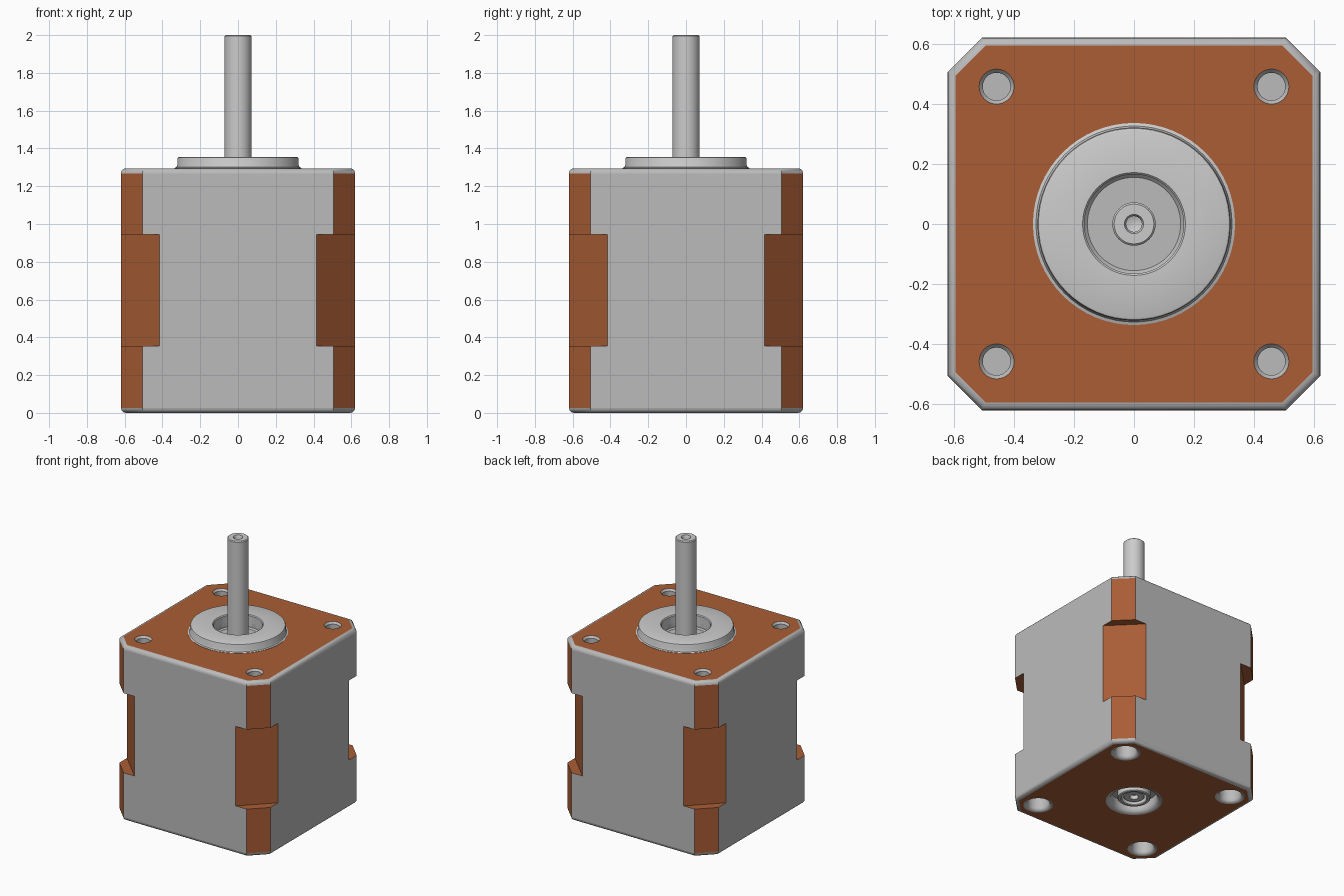
import bpy, bmesh, math

if "Cube" in bpy.data.objects:
    bpy.data.objects.remove(bpy.data.objects["Cube"])

H, W, C = 1.295, 0.62, 0.115        # body height, half width, corner chamfer
Z0, Z1, C2 = 0.355, 0.945, 0.205    # corner notch range and depth

orange = bpy.data.materials.new("orange_metal")
orange.diffuse_color = (0.40, 0.11, 0.035, 1)
orange.use_nodes = True
orange.node_tree.nodes["Principled BSDF"].inputs["Base Color"].default_value = orange.diffuse_color
grey = bpy.data.materials.new("grey_metal")
grey.diffuse_color = (0.5, 0.5, 0.5, 1)
grey.use_nodes = True
grey.node_tree.nodes["Principled BSDF"].inputs["Base Color"].default_value = grey.diffuse_color


def to_object(name, bm):
    bmesh.ops.recalc_face_normals(bm, faces=bm.faces)
    me = bpy.data.meshes.new(name)
    bm.to_mesh(me)
    bm.free()
    ob = bpy.data.objects.new(name, me)
    bpy.context.collection.objects.link(ob)
    return ob


def smooth(ob, angle=35):
    bpy.ops.object.select_all(action='DESELECT')
    ob.select_set(True)
    bpy.context.view_layer.objects.active = ob
    bpy.ops.object.shade_smooth_by_angle(angle=math.radians(angle))


def lathe(name, profile, x=0, y=0, closed=False, steps=64):
    bm = bmesh.new()
    vs = [bm.verts.new((r, 0, z)) for r, z in profile]
    pairs = list(zip(vs, vs[1:])) + ([(vs[-1], vs[0])] if closed else [])
    es = [bm.edges.new(p) for p in pairs]
    bmesh.ops.spin(bm, geom=vs + es, cent=(0, 0, 0), axis=(0, 0, 1),
                   angle=math.tau, steps=steps)
    bmesh.ops.remove_doubles(bm, verts=bm.verts, dist=1e-4)
    bmesh.ops.translate(bm, vec=(x, y, 0), verts=bm.verts)
    return to_object(name, bm)


def prism(outline, z0, z1):
    bm = bmesh.new()
    face = bm.faces.new([bm.verts.new((x, y, z0)) for x, y in outline])
    top = bmesh.ops.extrude_face_region(bm, geom=[face])["geom"]
    bmesh.ops.translate(bm, vec=(0, 0, z1 - z0),
                        verts=[v for v in top if isinstance(v, bmesh.types.BMVert)])
    return bm


def fillet(r, z, s, d):
    """Rounded hole rim: radius r + s at height z narrowing to r; d is the inward direction."""
    return [(r + s * (1 - math.sin(a)), z + d * s * (1 - math.cos(a)))
            for a in [math.pi / 2 * i / 4 for i in range(5)]]


# Motor body with rounded top and bottom edges
k = W - C
bm = prism([(k, -W), (W, -k), (W, k), (k, W), (-k, W), (-W, k), (-W, -k), (-k, -W)], 0, H)
bm.normal_update()
rims = [e for e in bm.edges if abs(e.verts[0].co.z - e.verts[1].co.z) < 1e-5]
bmesh.ops.bevel(bm, geom=rims, offset=0.027, segments=4, profile=0.5, affect='EDGES')
body = to_object("motor_body", bm)

# Cutters: corner notches, screw holes, shaft recesses
cutters = []
n, m = W - C2, W + 0.2
for sx in (-1, 1):
    for sy in (-1, 1):
        tri = [(sx * m, sy * (n - 0.2)), (sx * m, sy * m), (sx * (n - 0.2), sy * m)]
        cutters.append(to_object("notch_cutter", prism(tri, Z0, Z1)))
        x, y = sx * 0.457, sy * 0.457
        cutters.append(lathe("top_hole_cutter", [(0, H + 0.05), (0.058, H + 0.05), (0.058, H),
                       (0.046, H - 0.014), (0.046, H - 0.12), (0, H - 0.12)], x, y, steps=40))
        cutters.append(lathe("bottom_hole_cutter", [(0, -0.05), (0.1, -0.05)]
                       + [(r, z) for r, z in reversed(
                           [(0.1 - 0.025 * math.sin(a), 0.025 * (1 - math.cos(a)))
                            for a in [math.pi / 2 * i / 4 for i in range(4, -1, -1)]])]
                       + [(0.075, 0.12), (0, 0.12)], x, y, steps=40))
cutters.append(lathe("top_recess_cutter", [(0, H + 0.05), (0.165, H + 0.05),
                     (0.165, H - 0.03), (0.155, H - 0.04), (0, H - 0.04)]))
cutters.append(lathe("bottom_recess_cutter", [(0, -0.05), (0.19, -0.05)]
                     + fillet(0.155, 0, 0.035, 1) + [(0.155, 0.08), (0, 0.08)]))

bpy.context.view_layer.objects.active = body
for c in cutters:
    c.hide_render = True
    mod = body.modifiers.new("cut", 'BOOLEAN')
    mod.operation, mod.solver, mod.object = 'DIFFERENCE', 'EXACT', c
    bpy.ops.object.modifier_apply(modifier=mod.name)
    bpy.data.objects.remove(c)

# Colour caps and corner faces orange; keep the flat panels flat shaded
smooth(body)
me = body.data
me.materials.clear()
me.materials.append(grey)
me.materials.append(orange)
for p in me.polygons:
    c, nr = p.center, p.normal
    cap = abs(nr.z) > 0.99 and min(abs(c.z - z) for z in (0, H, Z0, Z1)) < 0.002
    out = (nr.x * math.copysign(1, c.x) + nr.y * math.copysign(1, c.y)) / math.sqrt(2)
    corner = out > 0.99 and min(abs(abs(c.x) + abs(c.y) - (2 * W - q)) for q in (C, C2)) < 0.006
    p.material_index = 1 if cap or corner else 0
    if cap or corner or p.area > 0.1:
        p.use_smooth = False

# Raised pilot ring on top
ring = [(0.165, H - 0.02), (0.336, H - 0.02), (0.336, H + 0.002), (0.326, H + 0.006),
        (0.321, H + 0.016), (0.321, H + 0.05), (0.318, H + 0.057), (0.311, H + 0.06),
        (0.171, H + 0.06), (0.165, H + 0.054)]
smooth(lathe("pilot_ring", ring, closed=True), 40)

# Drive shaft with centre holes in both ends
shaft = [(0, 0.06), (0.03, 0.06), (0.03, 0.03), (0.066, 0.03), (0.072, 0.036),
         (0.072, 1.994), (0.066, 2.0), (0.032, 2.0), (0.026, 1.99), (0.026, 1.95), (0, 1.94)]
smooth(lathe("drive_shaft", shaft, steps=48))

# Bearing collar in the rear recess
collar = [(0.085, 0.1), (0.085, 0.022), (0.09, 0.017), (0.105, 0.017), (0.11, 0.022), (0.11, 0.1)]
smooth(lathe("rear_bearing_collar", collar, closed=True))
